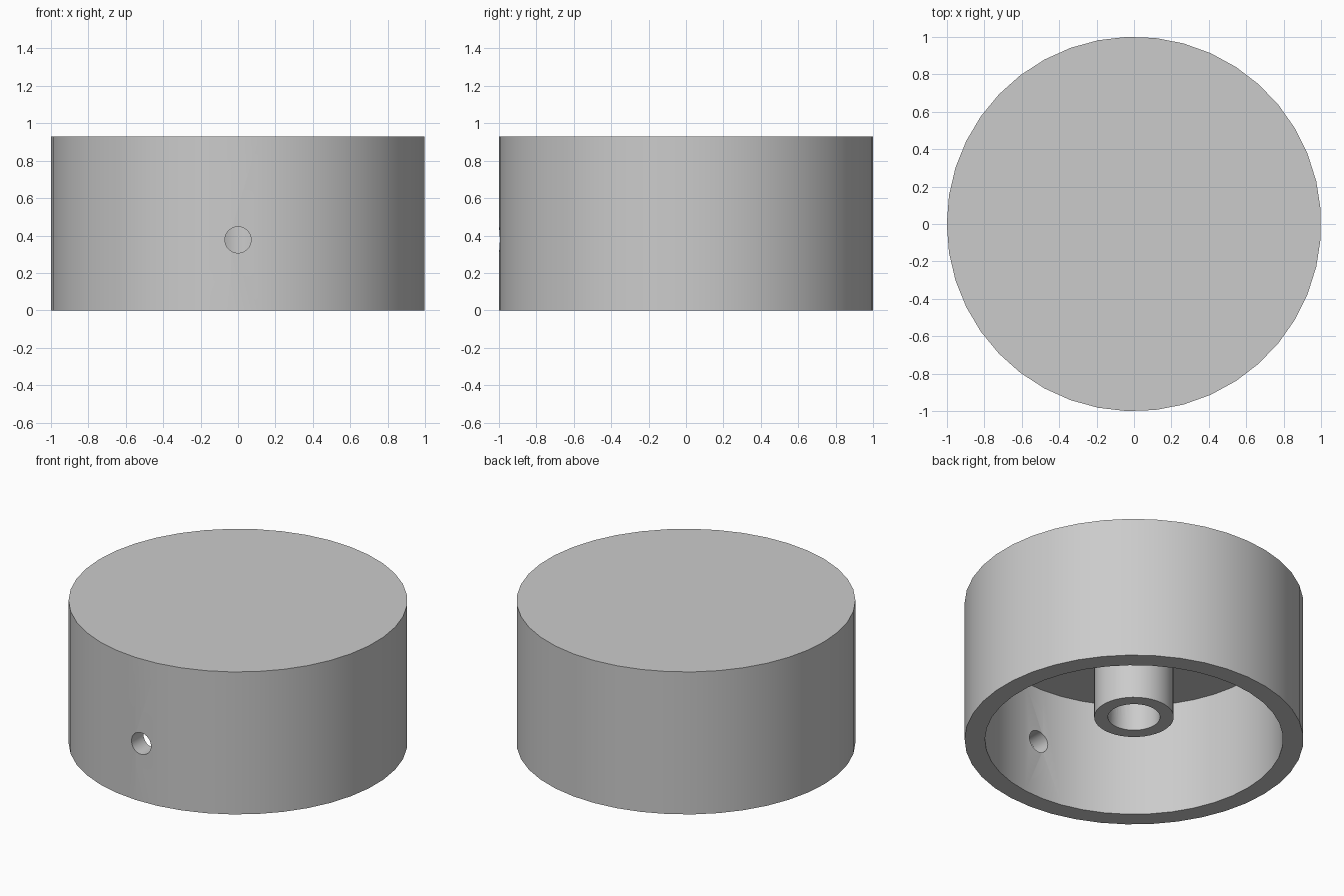
import bpy
import bmesh
import math
from mathutils import Matrix

cube = bpy.data.objects.get("Cube")
if cube:
    bpy.data.objects.remove(cube, do_unlink=True)

SEGMENTS = 41
HEIGHT = 0.928
CEILING = 0.738      # underside of the top plate
BOSS_BOTTOM = 0.154
OUTER, INNER = 1.0, 0.88
BOSS, BORE = 0.235, 0.154

# Single grey material
grey = bpy.data.materials.new("plain grey")
grey.use_nodes = True
colour = (0.6, 0.6, 0.6, 1.0)
grey.diffuse_color = colour
grey.node_tree.nodes["Principled BSDF"].inputs["Base Color"].default_value = colour


def add_object(name, bm):
    bmesh.ops.recalc_face_normals(bm, faces=bm.faces)
    mesh = bpy.data.meshes.new(name)
    bm.to_mesh(mesh)
    bm.free()
    mesh.materials.append(grey)
    obj = bpy.data.objects.new(name, mesh)
    bpy.context.collection.objects.link(obj)
    return obj


# Knob body: closed top, hollow skirt and a central shaft boss, turned from one profile
profile = [
    (0, HEIGHT), (OUTER, HEIGHT), (OUTER, 0), (INNER, 0), (INNER, CEILING),
    (BOSS, CEILING), (BOSS, BOSS_BOTTOM), (BORE, BOSS_BOTTOM),
    (BORE, CEILING), (0, CEILING),
]
bm = bmesh.new()
verts = [bm.verts.new((-r, 0, z)) for r, z in profile]
edges = [bm.edges.new(pair) for pair in zip(verts, verts[1:])]
bmesh.ops.spin(bm, geom=verts + edges, cent=(0, 0, 0), axis=(0, 0, 1),
               angle=math.tau, steps=SEGMENTS)
bmesh.ops.remove_doubles(bm, verts=bm.verts, dist=0.0005)
knob = add_object("knob_body", bm)

# Set screw hole: runs from the front through the skirt and into the bore
bm = bmesh.new()
placement = Matrix.Translation((0, -0.6, 0.377)) @ Matrix.Rotation(math.pi / 2, 4, "X")
bmesh.ops.create_cone(bm, cap_ends=True, segments=SEGMENTS, radius1=0.07,
                      radius2=0.07, depth=1.2, matrix=placement)
cutter = add_object("screw_hole_cutter", bm)
cutter.hide_render = True

cut = knob.modifiers.new("screw_hole", "BOOLEAN")
cut.operation = "DIFFERENCE"
cut.solver = "EXACT"
cut.object = cutter

bpy.ops.object.select_all(action="DESELECT")
bpy.context.view_layer.objects.active = knob
knob.select_set(True)
bpy.ops.object.modifier_apply(modifier=cut.name)
bpy.data.objects.remove(cutter, do_unlink=True)

# Round walls smooth, rims crisp
bpy.ops.object.shade_smooth_by_angle(angle=math.radians(30))
